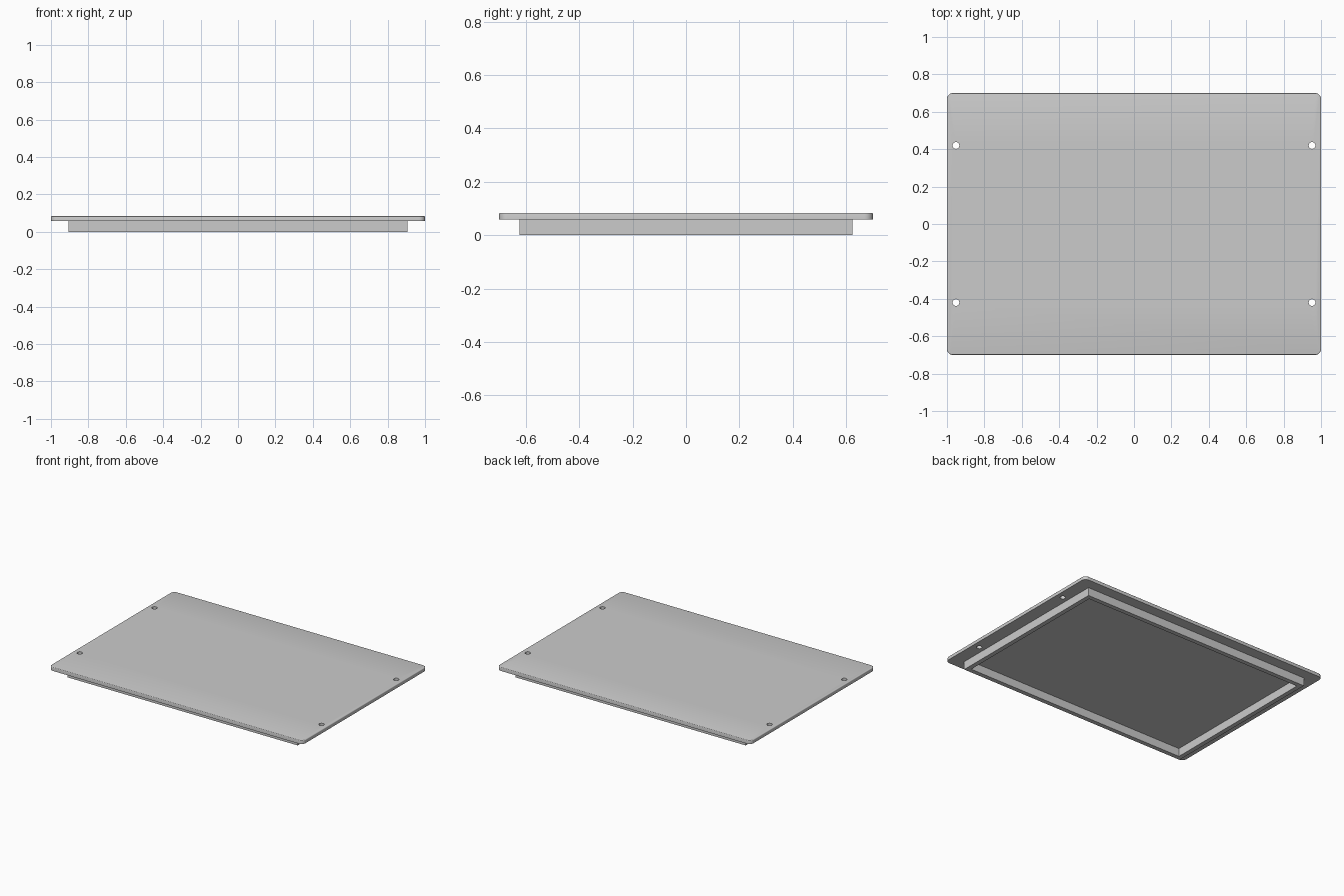
import bpy, bmesh
from math import radians

if "Cube" in bpy.data.objects:
    bpy.data.objects.remove(bpy.data.objects["Cube"])

grey = bpy.data.materials.new("light_grey")
grey.use_nodes = True
colour = (0.6, 0.6, 0.6, 1)
grey.diffuse_color = colour
grey.node_tree.nodes["Principled BSDF"].inputs["Base Color"].default_value = colour

PLATE_Z, TOP_Z = 0.058, 0.084


def box(bm, x, y, z0, z1):
    """Add a centred block with half sizes x and y."""
    verts = bmesh.ops.create_cube(bm, size=2)["verts"]
    for v in verts:
        v.co = (v.co.x * x, v.co.y * y, z1 if v.co.z > 0 else z0)


def finish(bm, name):
    mesh = bpy.data.meshes.new(name)
    bm.to_mesh(mesh)
    bm.free()
    mesh.materials.append(grey)
    obj = bpy.data.objects.new(name, mesh)
    bpy.context.collection.objects.link(obj)
    return obj


def apply_cut(obj, cutter):
    mod = obj.modifiers.new("cut", "BOOLEAN")
    mod.operation = "DIFFERENCE"
    mod.solver = "EXACT"
    mod.object = cutter
    bpy.context.view_layer.objects.active = obj
    bpy.ops.object.modifier_apply(modifier=mod.name)
    bpy.data.objects.remove(cutter)


# Cover plate: rounded corners and a softened top edge
bm = bmesh.new()
box(bm, 1, 0.7, PLATE_Z, TOP_Z)
upright = [e for e in bm.edges if abs(e.verts[0].co.z - e.verts[1].co.z) > 0.01]
bmesh.ops.bevel(bm, geom=upright, offset=0.032, segments=8, profile=0.5, affect="EDGES")
top_edges = [e for e in bm.edges if all(v.co.z > TOP_Z - 0.001 for v in e.verts)]
bmesh.ops.bevel(bm, geom=top_edges, offset=0.005, segments=3, profile=0.5, affect="EDGES")
plate = finish(bm, "cover_plate")

# Four screw holes through the plate
bm = bmesh.new()
for x in (-0.952, 0.952):
    for y in (-0.42, 0.42):
        hole = bmesh.ops.create_cone(bm, cap_ends=True, segments=32,
                                     radius1=0.018, radius2=0.018, depth=0.2)
        bmesh.ops.translate(bm, verts=hole["verts"], vec=(x, y, PLATE_Z))
cutter = finish(bm, "hole_cutter")
cutter.hide_render = True
apply_cut(plate, cutter)

# Locating rim under the plate: square cornered, open in the middle
bm = bmesh.new()
box(bm, 0.907, 0.624, 0, PLATE_Z)
rim = finish(bm, "locating_rim")
bm = bmesh.new()
box(bm, 0.875, 0.592, -0.1, 0.2)
cutter = finish(bm, "rim_cutter")
cutter.hide_render = True
apply_cut(rim, cutter)

# Smooth the rounded edges, keep the rest sharp
bpy.ops.object.select_all(action="DESELECT")
plate.select_set(True)
bpy.context.view_layer.objects.active = plate
bpy.ops.object.shade_smooth_by_angle(angle=radians(35))
